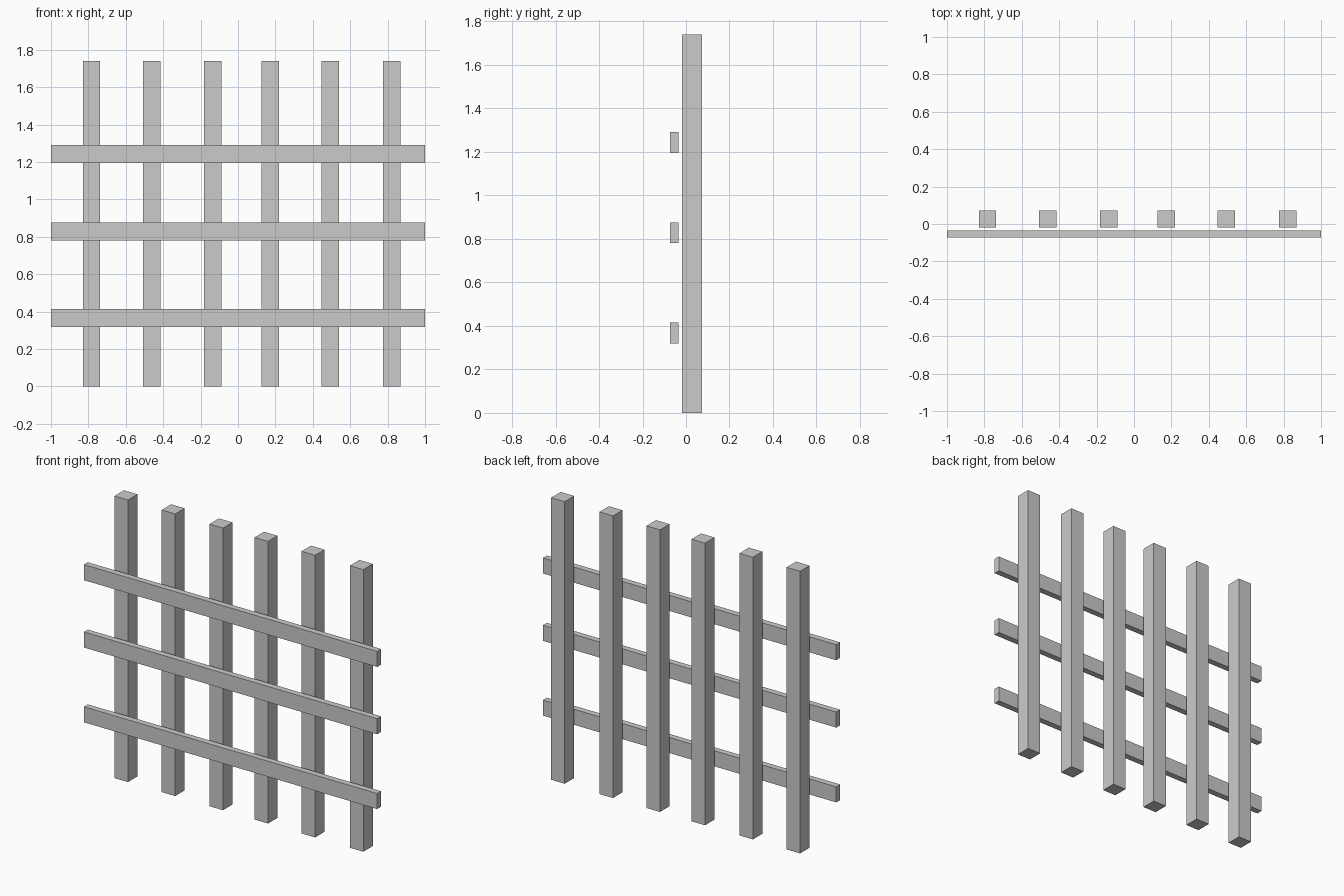
import bpy

if "Cube" in bpy.data.objects:
    bpy.data.objects.remove(bpy.data.objects["Cube"])


def box(name, lo, hi):
    """Axis-aligned box between two corners."""
    centre = [(a + b) / 2 for a, b in zip(lo, hi)]
    bpy.ops.mesh.primitive_cube_add(size=1, location=centre)
    obj = bpy.context.object
    obj.name = name
    obj.scale = [b - a for a, b in zip(lo, hi)]
    bpy.ops.object.transform_apply(location=False, rotation=False, scale=True)
    return obj


# Upright square posts, slightly unevenly spaced
HALF = 0.046
for i, x in enumerate((-0.783, -0.461, -0.135, 0.172, 0.493, 0.822)):
    box(f"post_{i + 1}", (x - HALF, -0.019, 0), (x + HALF, 0.073, 1.739))

# Horizontal rails standing just in front of the posts
for name, z in (("lower", 0.367), ("middle", 0.828), ("upper", 1.243)):
    box(f"{name}_rail", (-1, -0.073, z - 0.048), (1, -0.035, z + 0.048))
